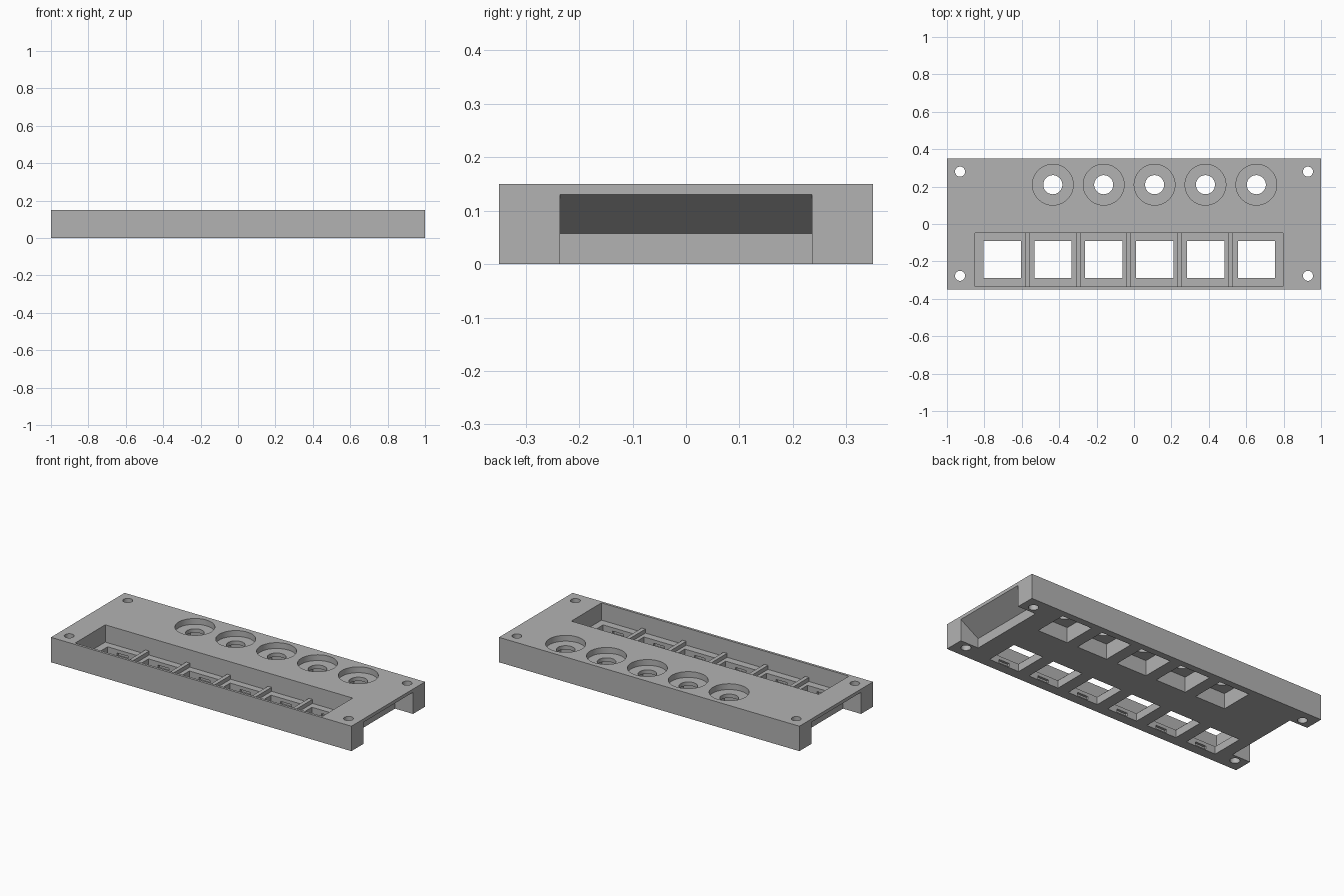
import bpy
from mathutils import Matrix

old = bpy.data.objects.get("Cube")
if old:
    bpy.data.objects.remove(old, do_unlink=True)

grey = bpy.data.materials.new("plain grey")
grey.use_nodes = True
colour = (0.45, 0.45, 0.45, 1)
grey.diffuse_color = colour
grey.node_tree.nodes["Principled BSDF"].inputs["Base Color"].default_value = colour

HALF_W, HEIGHT = 0.35, 0.15
PITCH = 0.272
FLOOR, RIB_TOP = 0.046, 0.07


def box(name, x, y, z):
    """Box spanning the (low, high) pairs x, y and z."""
    bpy.ops.mesh.primitive_cube_add(size=1)
    ob = bpy.context.object
    ob.name = name
    spans = (x, y, z)
    size = [b - a for a, b in spans]
    mid = [(a + b) / 2 for a, b in spans]
    ob.data.transform(Matrix.Translation(mid) @ Matrix.Diagonal((*size, 1)))
    ob.data.materials.append(grey)
    return ob


def drill(x, y, radius, low, high, sides):
    bpy.ops.mesh.primitive_cylinder_add(vertices=sides, radius=radius, depth=high - low,
                                        location=(x, y, (low + high) / 2))
    ob = bpy.context.object
    ob.data.materials.append(grey)
    return ob


def cut(cutter):
    mod = case.modifiers.new("cut", 'BOOLEAN')
    mod.operation = 'DIFFERENCE'
    mod.solver = 'EXACT'
    mod.object = cutter
    bpy.context.view_layer.objects.active = case
    bpy.ops.object.modifier_apply(modifier=mod.name)
    bpy.data.objects.remove(cutter, do_unlink=True)


# Case block
case = box("case", (-1, 1), (-HALF_W, HALF_W), (0, HEIGHT))

# Sloped cable openings in both ends, open below
for side in (-1, 1):
    profile = [(0.88, -0.05), (0.88, 0.057), (1, 0.13), (1.05, 0.16), (1.05, -0.05)]
    n = len(profile)
    verts = [(side * x, y, z) for y in (-0.236, 0.236) for x, z in profile]
    faces = [list(range(n)), list(range(2 * n - 1, n - 1, -1))]
    faces += [[i, i + n, (i + 1) % n + n, (i + 1) % n] for i in range(n)]
    if side < 0:
        faces = [f[::-1] for f in faces]
    mesh = bpy.data.meshes.new("end_cutter")
    mesh.from_pydata(verts, [], faces)
    mesh.materials.append(grey)
    import bmesh
    bm = bmesh.new()
    bm.from_mesh(mesh)
    bmesh.ops.recalc_face_normals(bm, faces=bm.faces)
    bm.to_mesh(mesh)
    bm.free()
    cutter = bpy.data.objects.new("end_cutter", mesh)
    bpy.context.collection.objects.link(cutter)
    cut(cutter)

# Corner screw holes
for x in (-0.93, 0.93):
    for y in (-0.277, 0.28):
        cut(drill(x, y, 0.027, -0.1, 0.3, 32))

# Long recess for the row of keys
cut(box("recess", (-0.85, 0.797), (-0.335, -0.048), (FLOOR, 0.3)))

# Square key holes with clip notches front and back
for i in range(6):
    x = -0.705 + PITCH * i
    cut(box("hole", (x - 0.1, x + 0.1), (-0.29, -0.09), (-0.1, 0.1)))
    cut(box("notch", (x - 0.036, x + 0.036), (-0.304, -0.076), (0.006, 0.025)))

# Dial seats: round counterbore, shaft hole and square pocket underneath
for i in range(5):
    x, y = -0.434 + PITCH * i, 0.21
    cut(drill(x, y, 0.109, 0.115, 0.3, 64))
    cut(box("pocket", (x - 0.1, x + 0.1), (y - 0.1, y + 0.1), (-0.1, 0.092)))
    cut(drill(x, y, 0.051, 0.05, 0.2, 48))

# Low ribs between the keys
for i in range(5):
    x = -0.571 + PITCH * i
    box(f"rib_{i + 1}", (x - 0.012, x + 0.012), (-0.34, -0.043), (FLOOR - 0.003, RIB_TOP))

# Smooth the round walls, keep edges sharp
bpy.ops.object.select_all(action='DESELECT')
case.select_set(True)
bpy.context.view_layer.objects.active = case
bpy.ops.object.shade_smooth_by_angle(angle=0.6)
